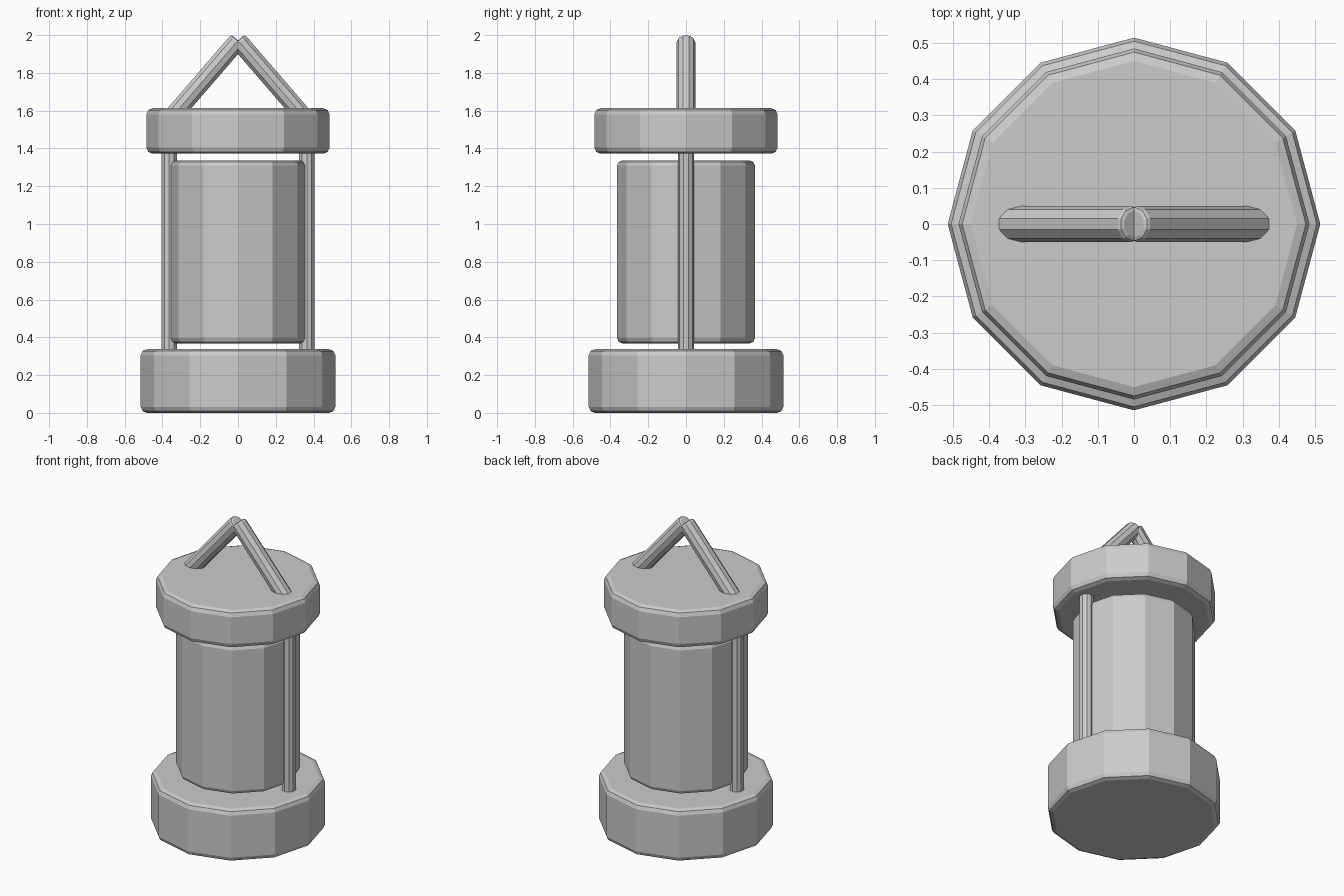
import bpy, bmesh, math
from mathutils import Matrix, Vector

if "Cube" in bpy.data.objects:
    bpy.data.objects.remove(bpy.data.objects["Cube"])


def prism(name, sides, radius, start, end, bevel, segments=2):
    """Flat-shaded prism from start to end (in the xz plane) with rounded rims."""
    a, b = Vector(start), Vector(end)
    d = b - a
    bm = bmesh.new()
    bmesh.ops.create_cone(bm, cap_ends=True, segments=sides,
                          radius1=radius, radius2=radius, depth=d.length)
    rims = [e for e in bm.edges if abs(e.verts[0].co.z - e.verts[1].co.z) < 1e-5]
    bmesh.ops.bevel(bm, geom=rims, offset=bevel, segments=segments,
                    profile=0.5, affect='EDGES')
    tilt = Matrix.Rotation(math.atan2(d.x, d.z), 4, 'Y')
    bm.transform(Matrix.Translation((a + b) / 2) @ tilt)
    bmesh.ops.recalc_face_normals(bm, faces=bm.faces)
    me = bpy.data.meshes.new(name)
    bm.to_mesh(me)
    bm.free()
    ob = bpy.data.objects.new(name, me)
    bpy.context.collection.objects.link(ob)
    return ob


# Twelve-sided drums: base, body and cap
prism("base", 12, 0.515, (0, 0, 0), (0, 0, 0.337), 0.032)
prism("body", 12, 0.365, (0, 0, 0.368), (0, 0, 1.337), 0.028)
prism("cap", 12, 0.485, (0, 0, 1.372), (0, 0, 1.613), 0.033)

# Side rods and slanted handle bars, mirrored left and right
for side, s in (("left", -1), ("right", 1)):
    prism(side + "_rod", 10, 0.043, (s * 0.365, 0, 0.28), (s * 0.365, 0, 1.43), 0.01)
    prism(side + "_handle_bar", 10, 0.05, (s * 0.36, 0, 1.555), (0, 0, 1.972), 0.013)
